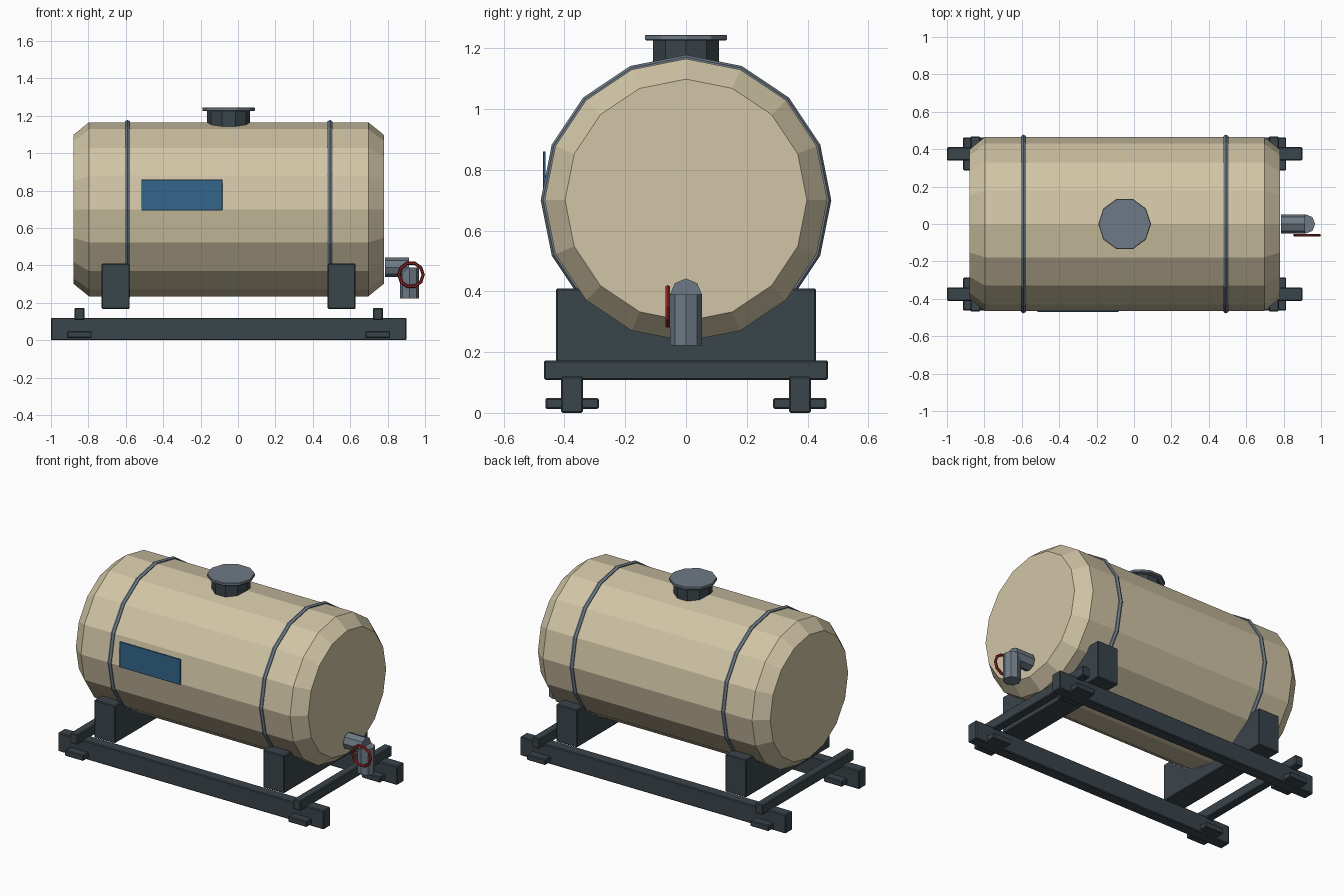
import bpy
from math import pi, radians

cube = bpy.data.objects.get("Cube")
if cube:
    bpy.data.objects.remove(cube, do_unlink=True)


def material(name, rgb):
    mat = bpy.data.materials.new(name)
    mat.use_nodes = True
    mat.diffuse_color = (*rgb, 1)
    bsdf = next(n for n in mat.node_tree.nodes if n.type == "BSDF_PRINCIPLED")
    bsdf.inputs["Base Color"].default_value = (*rgb, 1)
    return mat


TAN = material("tan tank", (0.64, 0.56, 0.38))
DARK = material("dark frame", (0.042, 0.058, 0.069))
STEEL = material("grey steel", (0.156, 0.195, 0.238))
BLUE = material("blue label", (0.034, 0.133, 0.262))
RED = material("red wheel", (0.30, 0.021, 0.021))

MID = -0.05      # tank middle along x
AXIS = 0.70      # tank axis height
SIDES = 16


def finish(obj, name, mat, bevel=0):
    obj.name = obj.data.name = name
    obj.data.materials.append(mat)
    if bevel:
        mod = obj.modifiers.new("soft edges", "BEVEL")
        mod.width = bevel
        mod.segments = 1
    return obj


def box(name, mat, x, y, z, bevel=0.005):
    """Box given by its (low, high) range on each axis."""
    ranges = (x, y, z)
    bpy.ops.mesh.primitive_cube_add(size=1, location=[(a + b) / 2 for a, b in ranges])
    obj = bpy.context.object
    for v in obj.data.vertices:
        for i, (a, b) in enumerate(ranges):
            v.co[i] *= b - a
    return finish(obj, name, mat, bevel)


def lathe(name, mat, profile, sides, origin, along_x=False, bevel=0):
    """Closed flat-sided solid from (radius, position) pairs along its axis."""
    import bmesh
    from math import cos, sin
    bm = bmesh.new()
    rings = []
    for r, t in profile:
        ring = []
        for k in range(sides):
            a = 2 * pi * k / sides
            u, w = r * cos(a), r * sin(a)
            ring.append(bm.verts.new((t, u, w) if along_x else (u, w, t)))
        rings.append(ring)
    for low, high in zip(rings, rings[1:]):
        for k in range(sides):
            n = (k + 1) % sides
            bm.faces.new((low[k], low[n], high[n], high[k]))
    bm.faces.new(rings[0][::-1])
    bm.faces.new(rings[-1])
    bmesh.ops.recalc_face_normals(bm, faces=bm.faces)
    mesh = bpy.data.meshes.new(name)
    bm.to_mesh(mesh)
    bm.free()
    obj = bpy.data.objects.new(name, mesh)
    bpy.context.collection.objects.link(obj)
    obj.location = origin
    return finish(obj, name, mat, bevel)


def ring(name, mat, location, rotation, major, minor, segments):
    bpy.ops.mesh.primitive_torus_add(location=location, rotation=rotation,
                                     major_radius=major, minor_radius=minor,
                                     major_segments=segments, minor_segments=6)
    return finish(bpy.context.object, name, mat)


# Tank with chamfered ends and a fine lip at each shoulder
half = [(0.398, 0.83), (0.461, 0.752), (0.465, 0.747)]
profile = [(r, -t) for r, t in half] + half[::-1]
lathe("tank", TAN, profile, SIDES, (MID, 0, AXIS), along_x=True)

# Parts repeated at both ends of the tank
for end, s in (("left", 1), ("right", -1)):
    ring(end + "_band", STEEL, (MID + s * 0.541, 0, AXIS), (0, radians(90), 0),
         0.463, 0.015, SIDES)
    c = MID + s * 0.604
    box(end + "_saddle", DARK, (c - 0.075, c + 0.075), (-0.428, 0.428), (0.167, 0.41))
    c = MID + s * 0.798
    box(end + "_crossbar", DARK, (c - 0.027, c + 0.027), (-0.467, 0.467), (0.108, 0.173))

# Skid rails and their feet
for side, s in (("back", 1), ("front", -1)):
    y = s * 0.375
    box(side + "_rail", DARK, (-1.0, 0.9), (y - 0.036, y + 0.036), (0, 0.12))
    for end, e in (("left", 1), ("right", -1)):
        c = MID + e * 0.798
        box(f"{side}_{end}_foot", DARK, (c - 0.066, c + 0.066),
            (y - 0.088, y + 0.088), (0.012, 0.049))

# Filler neck and lid
lathe("filler_neck", DARK, [(0.115, 1.1), (0.115, 1.228)], 10, (MID, 0, 0))
lathe("filler_lid", STEEL, [(0.141, 1.226), (0.141, 1.244)], 10, (MID, 0, 0), bevel=0.003)

# Label plate on the front
box("label_plate", BLUE, (-0.517, -0.084), (-0.471, -0.4615), (0.694, 0.86), 0.002)

# Outlet pipe, spout and hand wheel
lathe("outlet_pipe", STEEL, [(0.052, 0.787), (0.052, 0.915)], 8, (0, 0, 0.39), along_x=True)
lathe("spout", STEEL, [(0.052, 0.222), (0.052, 0.39)], 8, (0.917, 0, 0))
ring("hand_wheel", RED, (0.925, -0.06, 0.35), (radians(90), 0, 0), 0.065, 0.009, 10)
